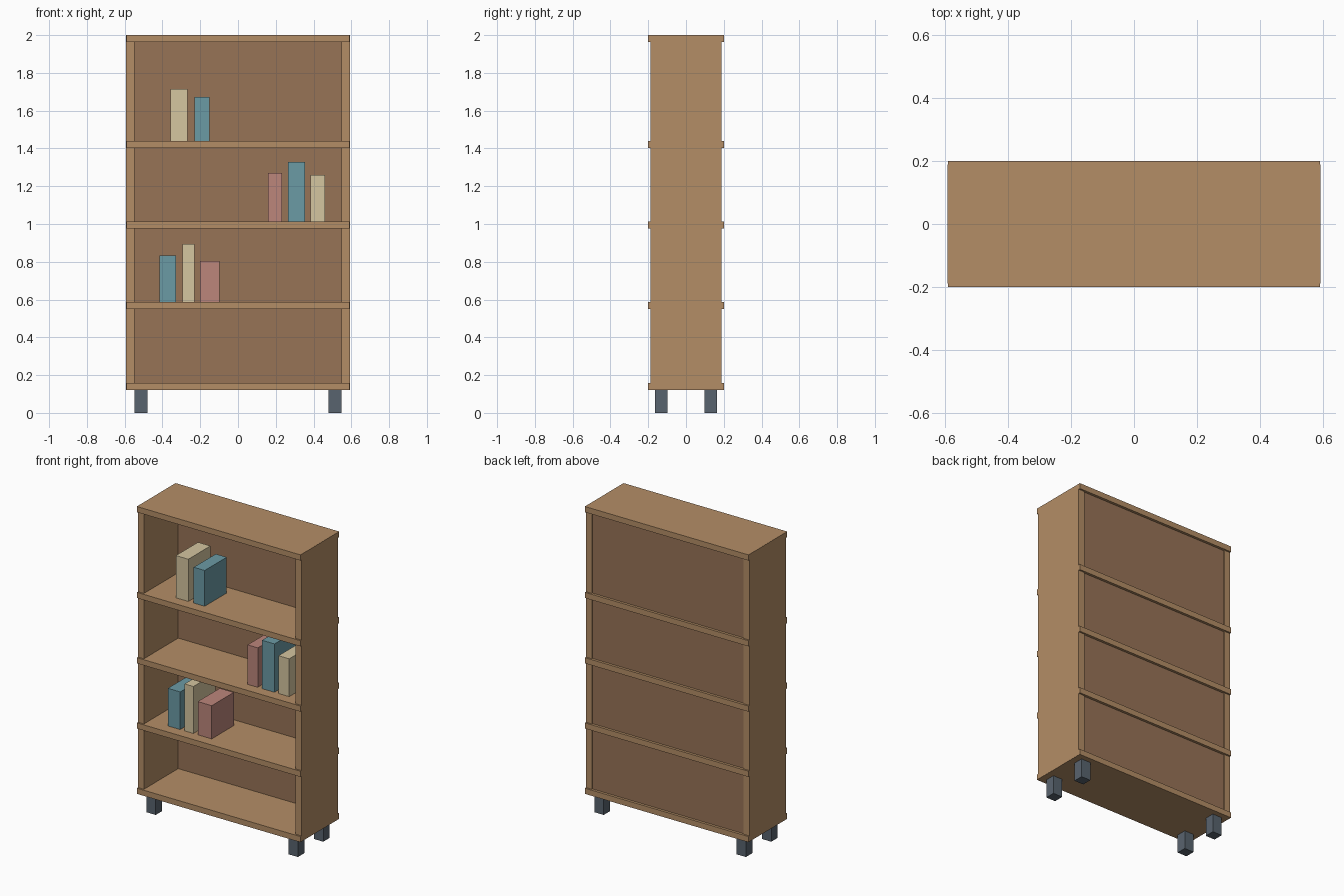
import bpy

if "Cube" in bpy.data.objects:
    bpy.data.objects.remove(bpy.data.objects["Cube"])


def material(name, rgb):
    m = bpy.data.materials.new(name)
    # sRGB to linear
    m.diffuse_color = [c ** 2.2 for c in rgb] + [1.0]
    m.use_nodes = True
    m.node_tree.nodes["Principled BSDF"].inputs["Base Color"].default_value = m.diffuse_color
    return m


WOOD = material("wood", (0.70, 0.55, 0.40))
BACK = material("dark_wood", (0.59, 0.45, 0.34))
METAL = material("dark_metal", (0.35, 0.39, 0.43))
BLUE = material("blue_cover", (0.42, 0.60, 0.64))
CREAM = material("cream_cover", (0.83, 0.77, 0.62))
RED = material("red_cover", (0.73, 0.52, 0.48))


def box(name, x, y, z, mat):
    """Box from (min, max) pairs on each axis."""
    bpy.ops.mesh.primitive_cube_add(size=1)
    ob = bpy.context.object
    ob.name = name
    ob.location = [(a + b) / 2 for a, b in (x, y, z)]
    ob.scale = [b - a for a, b in (x, y, z)]
    bpy.ops.object.transform_apply(location=False, rotation=False, scale=True)
    ob.data.materials.append(mat)
    return ob


BASE = 0.122       # underside of the case
THICK = 0.037      # shelf thickness
HALF = 0.592       # half width of the case
INNER = 0.548      # inner face of the side panels

# Side panels and feet, mirrored left and right
for s, side in ((-1, "left"), (1, "right")):
    box(f"{side}_side_panel", sorted((s * INNER, s * HALF)), (-0.189, 0.189),
        (BASE + 0.0005, 1.9995), WOOD)
    for t, end in ((-1, "front"), (1, "back")):
        box(f"{end}_{side}_foot", sorted((s * 0.48, s * INNER)),
            sorted((t * 0.098, t * 0.164)), (0, BASE), METAL)

# Back panel, slightly recessed between the sides
box("back_panel", (-INNER, INNER), (0.165, 0.183), (BASE + 0.001, 1.999), BACK)

# Bottom, shelves and top, overhanging front and back
boards = {"bottom_board": BASE, "lower_shelf": 0.549, "middle_shelf": 0.975,
          "upper_shelf": 1.402, "top_board": 2.0 - THICK}
for name, z in boards.items():
    box(name, (-HALF + 0.0005, HALF - 0.0005), (-0.2, 0.2), (z, z + THICK), WOOD)

# Books: left, right, top, cover
books = {
    "upper_shelf": [(-0.358, -0.268, 1.715, CREAM), (-0.229, -0.150, 1.673, BLUE)],
    "middle_shelf": [(0.160, 0.234, 1.270, RED), (0.265, 0.355, 1.328, BLUE),
                     (0.384, 0.461, 1.259, CREAM)],
    "lower_shelf": [(-0.416, -0.327, 0.832, BLUE), (-0.295, -0.231, 0.893, CREAM),
                    (-0.200, -0.099, 0.803, RED)],
}
for shelf, row in books.items():
    for i, (x0, x1, top, mat) in enumerate(row, 1):
        box(f"{shelf}_book_{i}", (x0, x1), (-0.13, 0.098),
            (boards[shelf] + THICK, top), mat)
